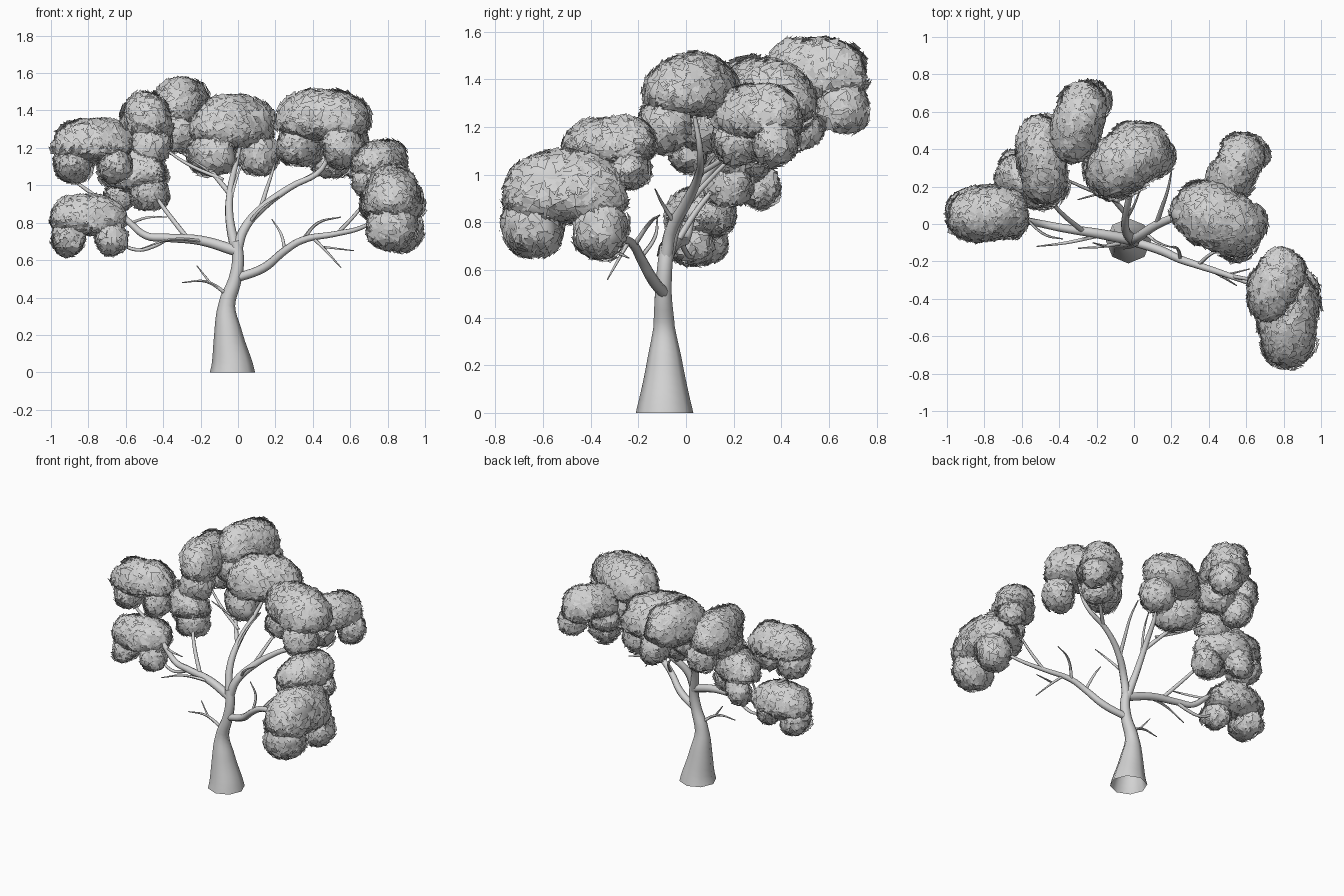
import bpy, bmesh, math, random
from mathutils import Vector, Matrix, noise

if "Cube" in bpy.data.objects:
    bpy.data.objects.remove(bpy.data.objects["Cube"])

random.seed(7)
grey = bpy.data.materials.new("pale_grey")
grey.diffuse_color = (0.65, 0.65, 0.65, 1)
grey.use_nodes = True
grey.node_tree.nodes["Principled BSDF"].inputs["Base Color"].default_value = grey.diffuse_color


def limb(name, points, sides=2, upright=False):
    """Tapered smooth tube through (x, y, z, radius) points."""
    cu = bpy.data.curves.new(name, 'CURVE')
    cu.dimensions = '3D'
    cu.bevel_depth = 1.0
    cu.bevel_resolution = sides
    cu.resolution_u = 5
    sp = cu.splines.new('BEZIER')
    sp.bezier_points.add(len(points) - 1)
    for bp, (x, y, z, r) in zip(sp.bezier_points, points):
        bp.co = (x, y, z)
        bp.radius = r
        bp.handle_left_type = bp.handle_right_type = 'AUTO'
    if upright:
        b = sp.bezier_points[0]
        b.handle_left_type = b.handle_right_type = 'FREE'
        b.handle_left = b.co - Vector((0, 0, .06))
        b.handle_right = b.co + Vector((0, 0, .06))
    ob = bpy.data.objects.new(name, cu)
    bpy.context.collection.objects.link(ob)
    bpy.ops.object.select_all(action='DESELECT')
    ob.select_set(True)
    bpy.context.view_layer.objects.active = ob
    bpy.ops.object.convert(target='MESH')
    ob = bpy.context.object
    ob.data.materials.clear()
    ob.data.materials.append(grey)
    bpy.ops.object.shade_smooth_by_angle(angle=math.radians(60))


class Lobe:
    """Leafy ball: squarish in plan, with separate heights above and below its middle."""

    def __init__(self, centre, radii, below, yaw, square):
        self.c, self.r, self.below, self.e = Vector(centre), radii, below, square
        self.turn = Matrix.Rotation(yaw, 3, 'Z')

    def radii(self, n):
        return (self.r[0], self.r[1], self.r[2] if n.z > 0 else self.below)

    def size(self, n):
        flat = (abs(n.x) ** self.e + abs(n.y) ** self.e) ** (2.3 / self.e)
        return (flat + abs(n.z) ** 2.3) ** (1 / 2.3)

    def point(self, n):
        p, r = n / self.size(n), self.radii(n)
        normal = (self.turn @ Vector(n[i] / r[i] for i in range(3))).normalized()
        p = self.c + self.turn @ Vector(p[i] * r[i] for i in range(3))
        return p + normal * (0.03 * noise.noise(p * 8) - 0.003), normal

    def contains(self, p):
        q = self.turn.transposed() @ (p - self.c)
        r = self.radii(q)
        return self.size(Vector(q[i] / r[i] for i in range(3))) < 0.92


def foliage(name, x, y, z0, z1, yaw, length, width):
    """Domed cap with a big lobe hanging at one end and a small one at the other."""
    a = math.radians(yaw)
    along = Vector((math.cos(a), math.sin(a)))
    side = Vector((-along.y, along.x))
    h = z1 - z0
    lobes = [Lobe((x, y, z0 + 0.55 * h), (length / 2, width / 2, 0.45 * h), 0.22 * h, a, 2.8)]
    for s, o, r, w in ((.27, 0, .27 * h, .43 * width), (-.29, .19, .25 * h, .34 * width)):
        q = along * s * length + side * o * width
        lobes.append(Lobe((x + q.x, y + q.y, z0 + r), (r, w, r * 1.2), r, a, 2.3))
    bm = bmesh.new()
    for lobe, leaves in zip(lobes, (850, 320, 230)):
        others = [o for o in lobes if o is not lobe]
        # Smooth core, without the parts buried in the other lobes
        core = bmesh.ops.create_icosphere(bm, subdivisions=4, radius=1)['verts']
        for f in {f for v in core for f in v.link_faces}:
            f.smooth = True
        for v in core:
            p, n = lobe.point(v.co.normalized())
            v.co = p - n * 0.006
        buried = [v for v in core if any(o.contains(v.co) for o in others)]
        bmesh.ops.delete(bm, geom=buried, context='VERTS')
        # Pointed leaves lying on the core with slight random tilt
        for _ in range(leaves):
            n = Vector(random.gauss(0, 1) for _ in range(3)).normalized()
            p, normal = lobe.point(n)
            if any(o.contains(p) for o in others):
                continue
            u = normal.orthogonal().normalized()
            t = random.uniform(0, math.tau)
            corners = []
            for k in range(3):
                g = t + k * math.tau / 3 + random.uniform(-.4, .4)
                out = u * math.cos(g) + normal.cross(u) * math.sin(g)
                lift = random.uniform(-0.004, 0.009)
                corners.append(bm.verts.new(p + out * random.uniform(.022, .044) + normal * lift))
            bm.faces.new(corners)
    me = bpy.data.meshes.new(name)
    bm.to_mesh(me)
    bm.free()
    me.materials.append(grey)
    bpy.context.collection.objects.link(bpy.data.objects.new(name, me))


# Trunk
limb("trunk", [(-.03, -.09, 0, .121), (-.052, -.09, .2, .077), (-.06, -.092, .36, .045),
               (-.015, -.095, .5, .035), (.0, -.09, .6, .032), (-.01, -.08, .7, .03)], 2, True)

# Main branches
limb("centre_branch", [(-.008, -.085, .64, .03), (-.045, -.03, .82, .023), (-.04, .07, .98, .019),
                       (-.01, .2, 1.12, .014), (.02, .3, 1.25, .008)])
limb("upper_right_branch", [(-.005, -.085, .65, .028), (.03, -.065, .76, .026), (.13, 0, .88, .023),
                            (.28, .05, .99, .018), (.45, .06, 1.09, .014), (.5, .03, 1.28, .008)])
limb("left_branch", [(-.01, -.085, .65, .03), (-.2, -.05, .705, .026), (-.39, -.02, .72, .022),
                     (-.49, 0, .73, .02), (-.59, .02, .81, .017), (-.72, .05, .91, .013),
                     (-.87, .06, 1.02, .008)])
limb("lower_right_branch", [(-.02, -.09, .5, .024), (.14, -.14, .56, .024), (.25, -.19, .65, .021),
                            (.34, -.22, .705, .019), (.52, -.28, .74, .015),
                            (.65, -.33, .77, .012), (.8, -.42, .85, .007)])

# Secondary branches that carry the foliage
limb("back_left_branch", [(-.04, .05, .95, .014), (-.14, .17, 1.07, .013), (-.25, .32, 1.18, .011),
                          (-.3, .5, 1.33, .006)])
limb("left_back_branch", [(-.08, .12, 1.03, .01), (-.28, .2, 1.12, .009), (-.45, .28, 1.24, .005)])
limb("left_rising_branch", [(-.27, -.04, .715, .014), (-.39, .06, .87, .012), (-.48, .17, 1.0, .007)])
limb("left_low_branch", [(-.38, -.02, .715, .013), (-.45, .0, .675, .011), (-.54, .02, .655, .01),
                         (-.63, .04, .69, .008), (-.78, .06, .78, .005)])
limb("right_back_branch", [(.3, .05, 1.0, .013), (.42, .16, 1.07, .011), (.54, .28, 1.17, .006)])
limb("right_inner_branch", [(.12, 0, .87, .014), (.15, .09, .97, .011), (.18, .18, 1.06, .008),
                            (.2, .28, 1.13, .004)])
limb("right_front_branch", [(.53, -.28, .74, .011), (.64, -.3, .86, .009), (.74, -.32, 1.0, .005)])

# Bare twigs
twigs = [
    [(-.06, -.1, .42, .012), (-.17, -.12, .485, .008), (-.3, -.13, .48, .003)],
    [(-.15, -.12, .48, .007), (-.22, -.1, .57, .003)],
    [(-.18, -.06, .7, .011), (-.36, -.1, .71, .008), (-.52, -.12, .66, .003)],
    [(-.57, .02, .8, .008), (-.47, -.06, .83, .007), (-.38, -.08, .83, .003)],
    [(.34, -.22, .7, .011), (.43, -.15, .8, .008), (.55, -.11, .83, .003)],
    [(.4, -.24, .72, .01), (.47, -.28, .65, .007), (.55, -.33, .56, .003)],
    [(.46, -.28, .67, .007), (.62, -.24, .65, .003)],
    [(.25, -.19, .65, .01), (.23, -.13, .74, .008), (.18, -.12, .82, .003)],
    [(.06, -.05, .8, .01), (.13, -.1, .88, .007), (.22, -.13, .94, .003)],
    [(-.045, .02, .9, .01), (.0, .1, 1.06, .007), (.04, .2, 1.15, .003)],
    [(-.16, .17, 1.08, .008), (-.3, .13, 1.17, .003)],
]
for i, t in enumerate(twigs):
    limb(f"twig_{i + 1}", t, 1)

# Foliage clusters: centre x, y, bottom z, top z, direction of big lobe, length, width
clusters = [
    (-.78, .05, 1.02, 1.355, 187, .41, .27),
    (-.8, .06, .63, .955, 185, .39, .27),
    (-.49, .34, 1.1, 1.5, 278, .46, .25),
    (-.30, .55, 1.17, 1.58, 255, .43, .27),
    (-.56, .22, .87, 1.19, 332, .37, .23),
    (-.035, .34, 1.05, 1.48, 215, .47, .33),
    (.45, .03, 1.1, 1.51, 155, .49, .34),
    (.54, .3, 1.04, 1.38, 240, .37, .25),
    (.76, -.32, .94, 1.24, 247, .38, .25),
    (.82, -.505, .65, 1.095, 268, .51, .32),
]
for i, c in enumerate(clusters):
    foliage(f"foliage_{i + 1}", *c)
